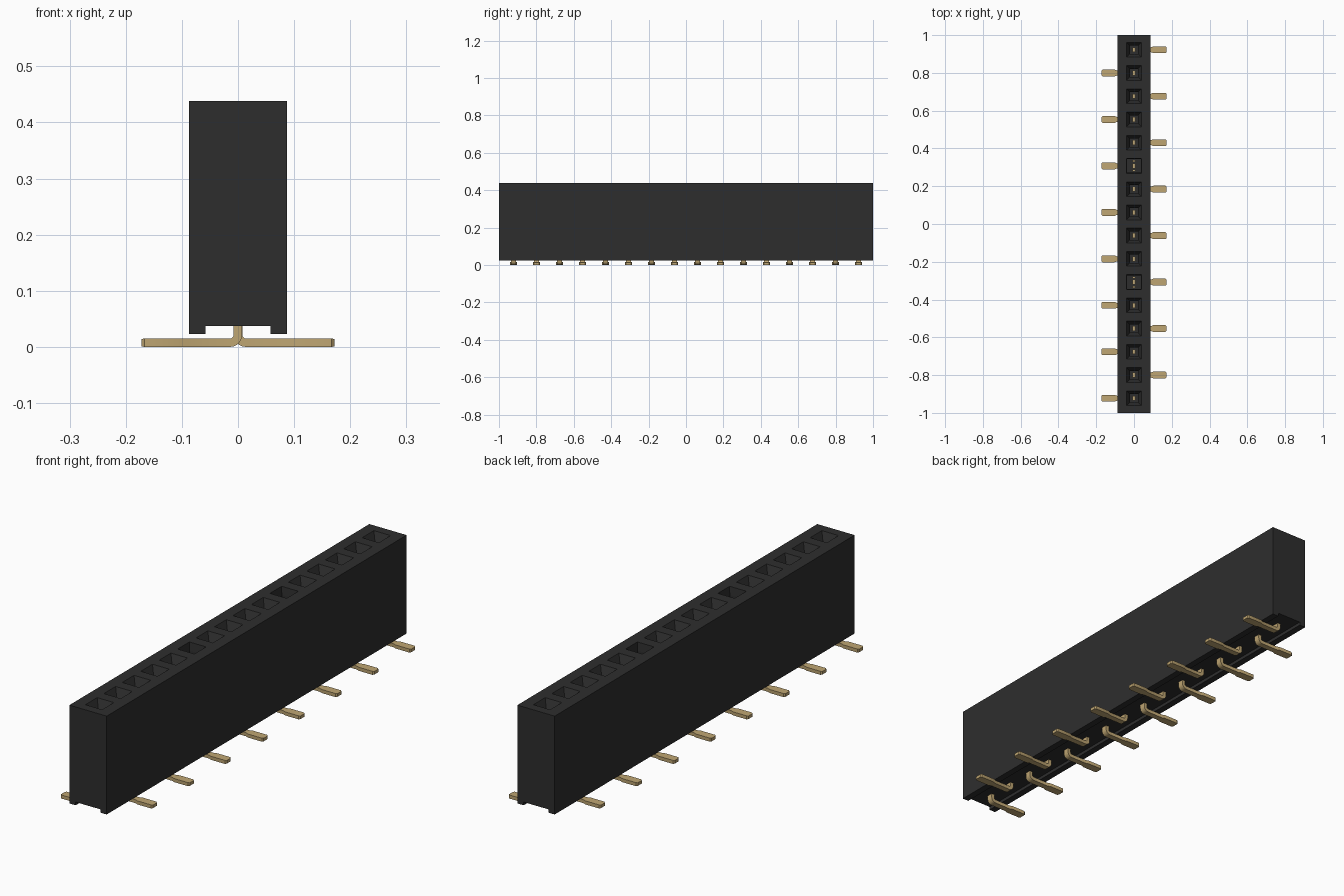
import bpy, bmesh, math

cube = bpy.data.objects.get("Cube")
if cube:
    bpy.data.objects.remove(cube, do_unlink=True)

COUNT, PITCH = 16, 0.123
HALF_X, TOP, BOTTOM, CHANNEL_X, CHANNEL_Z = 0.087, 0.438, 0.023, 0.058, 0.037
SOCKET_FLOOR = 0.12
OPEN_SOCKETS = (5, 10)          # straight-walled sockets counted from the back
ys = [PITCH * ((COUNT - 1) / 2 - i) for i in range(COUNT)]


def material(name, rgb, rough):
    m = bpy.data.materials.new(name)
    m.use_nodes = True
    m.diffuse_color = (*rgb, 1)
    bsdf = m.node_tree.nodes["Principled BSDF"]
    bsdf.inputs["Base Color"].default_value = (*rgb, 1)
    bsdf.inputs["Roughness"].default_value = rough
    return m


plastic = material("black plastic", (0.027, 0.027, 0.027), 0.6)
gold = material("gold", (0.52, 0.38, 0.17), 0.4)


def finish(bm, name, mat):
    bmesh.ops.remove_doubles(bm, verts=bm.verts, dist=1e-5)
    bmesh.ops.recalc_face_normals(bm, faces=bm.faces)
    mesh = bpy.data.meshes.new(name)
    bm.to_mesh(mesh)
    bm.free()
    mesh.materials.append(mat)
    obj = bpy.data.objects.new(name, mesh)
    bpy.context.collection.objects.link(obj)
    return obj


def loft(bm, rings, cap_start=True, cap_end=True):
    loops = [[bm.verts.new(p) for p in ring] for ring in rings]
    for a, b in zip(loops, loops[1:]):
        for k in range(len(a)):
            n = (k + 1) % len(a)
            bm.faces.new((a[k], a[n], b[n], b[k]))
    if cap_start:
        bm.faces.new(loops[0])
    if cap_end:
        bm.faces.new(loops[-1])


def rect(hx, y0, y1, z):
    return [(-hx, y0, z), (hx, y0, z), (hx, y1, z), (-hx, y1, z)]


# Housing: one cell per contact, with a channel underneath and a socket on top
section = [(-HALF_X, TOP), (-HALF_X, BOTTOM), (-CHANNEL_X, BOTTOM), (-CHANNEL_X, CHANNEL_Z),
           (CHANNEL_X, CHANNEL_Z), (CHANNEL_X, BOTTOM), (HALF_X, BOTTOM), (HALF_X, TOP)]
bm = bmesh.new()
for i, y in enumerate(ys):
    y0 = -1.0 if i == COUNT - 1 else y - PITCH / 2
    y1 = 1.0 if i == 0 else y + PITCH / 2
    for (xa, za), (xb, zb) in zip(section, section[1:]):
        bm.faces.new([bm.verts.new(p) for p in
                      ((xa, y0, za), (xb, y0, zb), (xb, y1, zb), (xa, y1, za))])
    mouth, throat = 0.039, 0.022
    if i in OPEN_SOCKETS:
        throat = 0.036
    loft(bm, [rect(HALF_X, y0, y1, TOP),
              rect(mouth, y - mouth, y + mouth, TOP),
              rect(throat, y - throat, y + throat, TOP - 0.035),
              rect(throat, y - throat, y + throat, SOCKET_FLOOR)], cap_start=False)
for y in (-1, 1):
    bm.faces.new([bm.verts.new((x, y, z)) for x, z in section])
bmesh.ops.remove_doubles(bm, verts=bm.verts, dist=1e-5)
bmesh.ops.recalc_face_normals(bm, faces=bm.faces)
bmesh.ops.dissolve_limit(bm, angle_limit=math.radians(1),
                         verts=bm.verts, edges=bm.edges)
finish(bm, "housing", plastic)

# Contact: stem, rounded bend and flat solder foot with a narrowed tip
stations = [((-0.007, 0.25), (0.008, 0.25), 0.013)]
cx, cz, r_out, r_in = 0.014, 0.021, 0.021, 0.006
for k in range(7):
    a = math.radians(180 + 15 * k)
    c, s = math.cos(a), math.sin(a)
    stations.append(((cx + r_out * c, cz + r_out * s), (cx + r_in * c, cz + r_in * s), 0.013))
for x, w, inset in ((0.09, 0.013, 0), (0.102, 0.018, 0), (0.167, 0.018, 0), (0.172, 0.013, 0.001)):
    stations.append(((x, inset), (x, 0.015 - inset), w))
bm = bmesh.new()
loft(bm, [[(o[0], -w, o[1]), (o[0], w, o[1]), (n[0], w, n[1]), (n[0], -w, n[1])]
          for o, n, w in stations])
contact = finish(bm, "contact_1", gold)
bpy.ops.object.select_all(action='DESELECT')
contact.select_set(True)
bpy.context.view_layer.objects.active = contact
bpy.ops.object.shade_smooth_by_angle(angle=math.radians(25))

# Feet alternate between the two sides
for i, y in enumerate(ys):
    obj = contact
    if i:
        obj = contact.copy()
        obj.name = f"contact_{i + 1}"
        bpy.context.collection.objects.link(obj)
    obj.location = (0, y, 0)
    obj.rotation_euler = (0, 0, math.pi * (i % 2))

# Spring tines showing in the two open sockets
for i in OPEN_SOCKETS:
    bm = bmesh.new()
    for side in (-1, 1):
        y = ys[i] + side * 0.025
        loft(bm, [rect(0.007, y - 0.005, y + 0.005, z) for z in (SOCKET_FLOOR, 0.27)])
    finish(bm, f"socket_tines_{i + 1}", gold)
